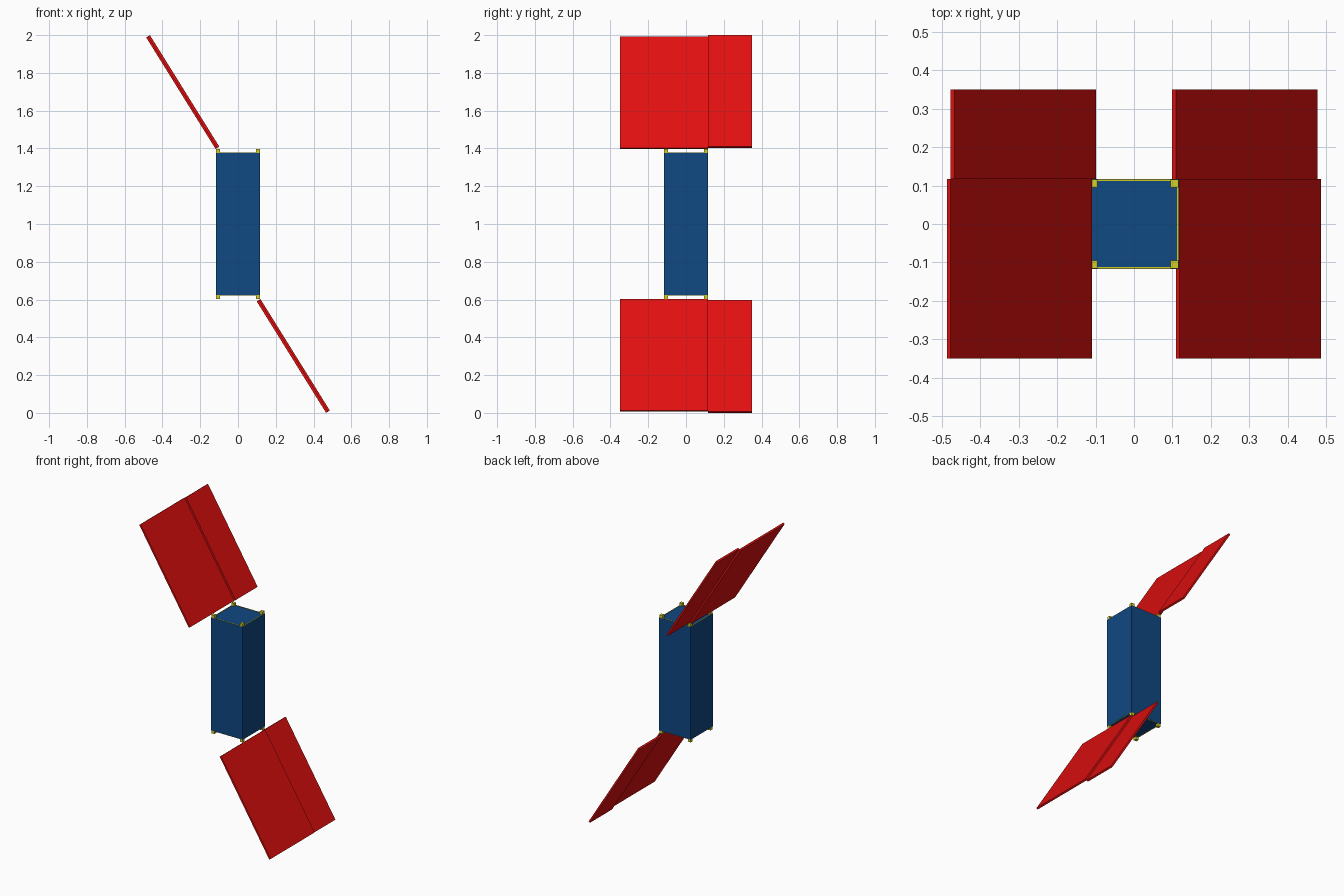
import bpy
import math

if "Cube" in bpy.data.objects:
    bpy.data.objects.remove(bpy.data.objects["Cube"])


def material(name, rgb):
    m = bpy.data.materials.new(name)
    m.diffuse_color = (*rgb, 1.0)
    m.use_nodes = True
    m.node_tree.nodes["Principled BSDF"].inputs["Base Color"].default_value = m.diffuse_color
    return m


BLUE = material("deep blue", (0.005, 0.065, 0.225))
RED = material("panel red", (0.75, 0.005, 0.005))
YELLOW = material("rail yellow", (0.65, 0.62, 0.02))


def box(name, centre, size, mat, tilt=0.0):
    bpy.ops.mesh.primitive_cube_add(size=1, location=centre, rotation=(0, tilt, 0))
    ob = bpy.context.object
    ob.name = name
    ob.scale = size
    ob.data.materials.append(mat)
    return ob


HALF = 0.1165      # half width of the body
RAIL = 0.021       # rail thickness
MID = 1.0          # height of the body centre

# Body
box("body", (0, 0, MID), (2 * HALF, 2 * HALF, 0.754), BLUE)

# Corner rails, showing as small feet above and below the body
r = HALF - RAIL / 2 - 0.001
for sx in (-1, 1):
    for sy in (-1, 1):
        box("corner_rail", (sx * r, sy * r, MID), (RAIL, RAIL, 0.792), YELLOW)

# Thin frame edges joining the rails at both ends
for sz in (-1, 1):
    for s in (-1, 1):
        e = s * (HALF - 0.003)
        z = MID + sz * 0.376
        box("frame_edge_side", (e, 0, z), (0.004, 2 * r, 0.006), YELLOW)
        box("frame_edge_front", (0, e, z), (2 * r, 0.004, 0.006), YELLOW)

# Solar wings: a wide leaf and a narrow leaf stacked one thickness apart,
# the lower wing being the upper one turned half way round the y axis
TILT = math.radians(-31.9)
THICK = 0.0117
LENGTH = 0.695
for s, label in ((1, "upper"), (-1, "lower")):
    x, z = -0.2975, 0.6955
    box(label + "_wide_panel", (s * x, -HALF, MID + s * z),
        (THICK, 4 * HALF, LENGTH), RED, TILT)
    x += THICK * math.cos(TILT)
    z -= THICK * math.sin(TILT)
    box(label + "_narrow_panel", (s * x, 2 * HALF, MID + s * z),
        (THICK, 2 * HALF, LENGTH), RED, TILT)
